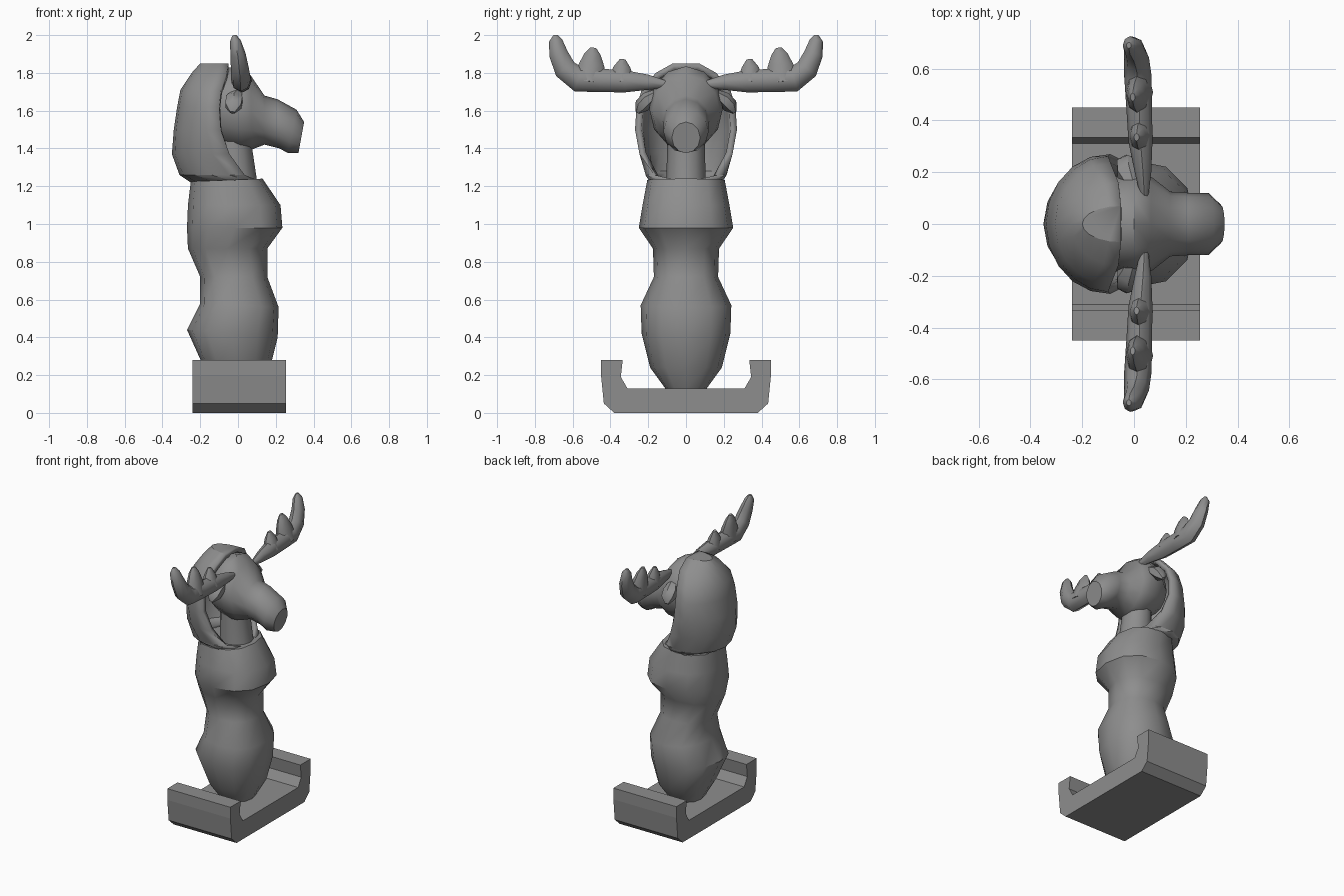
import bpy, bmesh
from math import sin, cos, pi, radians, copysign
from mathutils import Vector as V

if "Cube" in bpy.data.objects:
    bpy.data.objects.remove(bpy.data.objects["Cube"])

grey = bpy.data.materials.new("plain grey")
grey.use_nodes = True
grey.diffuse_color = (0.27, 0.27, 0.27, 1)
grey.node_tree.nodes["Principled BSDF"].inputs["Base Color"].default_value = grey.diffuse_color


def ring(c, u, v, n, power=1.0):
    """Closed cross-section spanned by half axes u and v; power < 1 is boxier."""
    def s(t):
        return copysign(abs(t) ** power, t)
    return [c + u * s(cos(2 * pi * i / n)) + v * s(sin(2 * pi * i / n)) for i in range(n)]


def skin(name, rings, closed=True, caps=(True, True), smooth=30):
    """Bridge a list of cross-sections into one surface."""
    bm = bmesh.new()
    rows = [[bm.verts.new(p) for p in r] for r in rings]
    n = len(rows[0])
    for a, b in zip(rows, rows[1:]):
        for i in range(n if closed else n - 1):
            j = (i + 1) % n
            bm.faces.new((a[i], a[j], b[j], b[i]))
    for wanted, row in zip(caps, (rows[0], rows[-1])):
        if wanted:
            bm.faces.new(row)
    bmesh.ops.recalc_face_normals(bm, faces=bm.faces)
    mesh = bpy.data.meshes.new(name)
    bm.to_mesh(mesh)
    bm.free()
    mesh.materials.append(grey)
    ob = bpy.data.objects.new(name, mesh)
    bpy.context.collection.objects.link(ob)
    if smooth:
        bpy.ops.object.select_all(action='DESELECT')
        ob.select_set(True)
        bpy.context.view_layer.objects.active = ob
        bpy.ops.object.shade_smooth_by_angle(angle=radians(smooth))
    return ob


def loft(name, sections, n=12, power=1.0, smooth=40):
    """Sections: the two profile points (x, z) and the half width in y."""
    rings = []
    for x0, z0, x1, z1, w in sections:
        p, q = V((x0, 0, z0)), V((x1, 0, z1))
        rings.append(ring((p + q) / 2, (q - p) / 2, V((0, w, 0)), n, power))
    return skin(name, rings, smooth=smooth)


def tube(name, path, side, n=8, flat=0.8):
    """Tapered limb along points (x, y, z, radius), mirrored by side."""
    pts = [V((x, side * y, z)) for x, y, z, r in path]
    rings = []
    for i, p in enumerate(pts):
        t = (pts[min(i + 1, len(pts) - 1)] - pts[max(i - 1, 0)]).normalized()
        u = V((1, 0, 0)).cross(t).normalized()
        r = path[i][3]
        rings.append(ring(p, u * r, t.cross(u) * r * flat, n))
    return skin(name, rings, smooth=45)


# Base: channel with upturned ends
half = [(0.31, 0.13), (0.345, 0.19), (0.335, 0.28), (0.45, 0.28),
        (0.45, 0.2), (0.435, 0.05), (0.38, 0)]
outline = half + [(-y, z) for y, z in reversed(half)]
skin("base", [[V((x, y, z)) for y, z in outline] for x in (-0.24, 0.255)], smooth=0)

# Torso
loft("body", [(-0.12, 0.13, 0.11, 0.13, 0.11), (-0.18, 0.24, 0.17, 0.24, 0.19),
              (-0.27, 0.44, 0.21, 0.4, 0.235), (-0.2, 0.58, 0.215, 0.56, 0.24),
              (-0.2, 0.72, 0.155, 0.72, 0.17), (-0.265, 0.87, 0.155, 0.87, 0.175),
              (-0.27, 0.98, 0.235, 0.98, 0.25), (-0.265, 1.1, 0.225, 1.1, 0.23),
              (-0.25, 1.225, 0.13, 1.24, 0.205)], power=0.85)

# Neck and head
loft("neck", [(-0.12, 1.2, 0.105, 1.2, 0.105), (-0.12, 1.4, 0.075, 1.4, 0.1),
              (-0.12, 1.5, 0.075, 1.5, 0.1)])
loft("head", [(-0.2, 1.74, -0.18, 1.5, 0.1), (-0.1, 1.82, -0.09, 1.42, 0.18),
              (0, 1.835, 0.02, 1.39, 0.195), (0.065, 1.79, 0.075, 1.395, 0.18),
              (0.14, 1.68, 0.14, 1.42, 0.125), (0.21, 1.66, 0.22, 1.4, 0.12),
              (0.31, 1.605, 0.265, 1.375, 0.12), (0.35, 1.54, 0.32, 1.375, 0.075)])

# Hair hood: open shell, level = height, centre x, depth, half width, sweep
levels = [(1.22, -0.06, 0.19, 0.2, 180), (1.26, -0.1, 0.21, 0.22, 130),
          (1.37, -0.09, 0.26, 0.25, 100), (1.5, -0.1, 0.24, 0.27, 92),
          (1.62, -0.1, 0.222, 0.262, 90), (1.71, -0.09, 0.215, 0.235, 90),
          (1.8, -0.06, 0.185, 0.16, 90), (1.85, -0.05, 0.15, 0.07, 90)]
arcs = []
for z, cx, depth, w, sweep in levels:
    angles = [radians(sweep * (k / 5 - 1)) for k in range(11)]
    arcs.append([V((cx - depth * cos(a), w * sin(a), z)) for a in angles])
hood = skin("hair_hood", arcs, closed=False, caps=(False, True), smooth=25)
shell = hood.modifiers.new("thickness", 'SOLIDIFY')
shell.thickness = 0.035
shell.offset = -1

# Antlers and ears, mirrored
for side, label in ((1, "left"), (-1, "right")):
    tube(label + "_antler_beam",
         [(0.04, 0.11, 1.74, 0.02), (0.035, 0.2, 1.75, 0.04), (0.025, 0.32, 1.755, 0.058),
          (0.02, 0.45, 1.76, 0.062), (0.015, 0.57, 1.765, 0.066), (0.01, 0.64, 1.82, 0.06),
          (0, 0.675, 1.9, 0.05), (-0.015, 0.69, 1.97, 0.036), (-0.02, 0.69, 2.0, 0.012)], side)
    tube(label + "_inner_tine",
         [(0.025, 0.34, 1.75, 0.07), (0.015, 0.34, 1.83, 0.045), (0.01, 0.335, 1.872, 0.015)], side, flat=0.7)
    tube(label + "_outer_tine",
         [(0.02, 0.51, 1.75, 0.09), (0.01, 0.5, 1.84, 0.068), (0, 0.495, 1.9, 0.043),
          (-0.005, 0.49, 1.932, 0.016)], side, flat=0.6)
    tube(label + "_ear",
         [(0, 0.14, 1.7, 0.02), (-0.02, 0.2, 1.66, 0.042), (-0.025, 0.235, 1.625, 0.04),
          (-0.03, 0.258, 1.59, 0.012)], side, n=6, flat=1.2)
